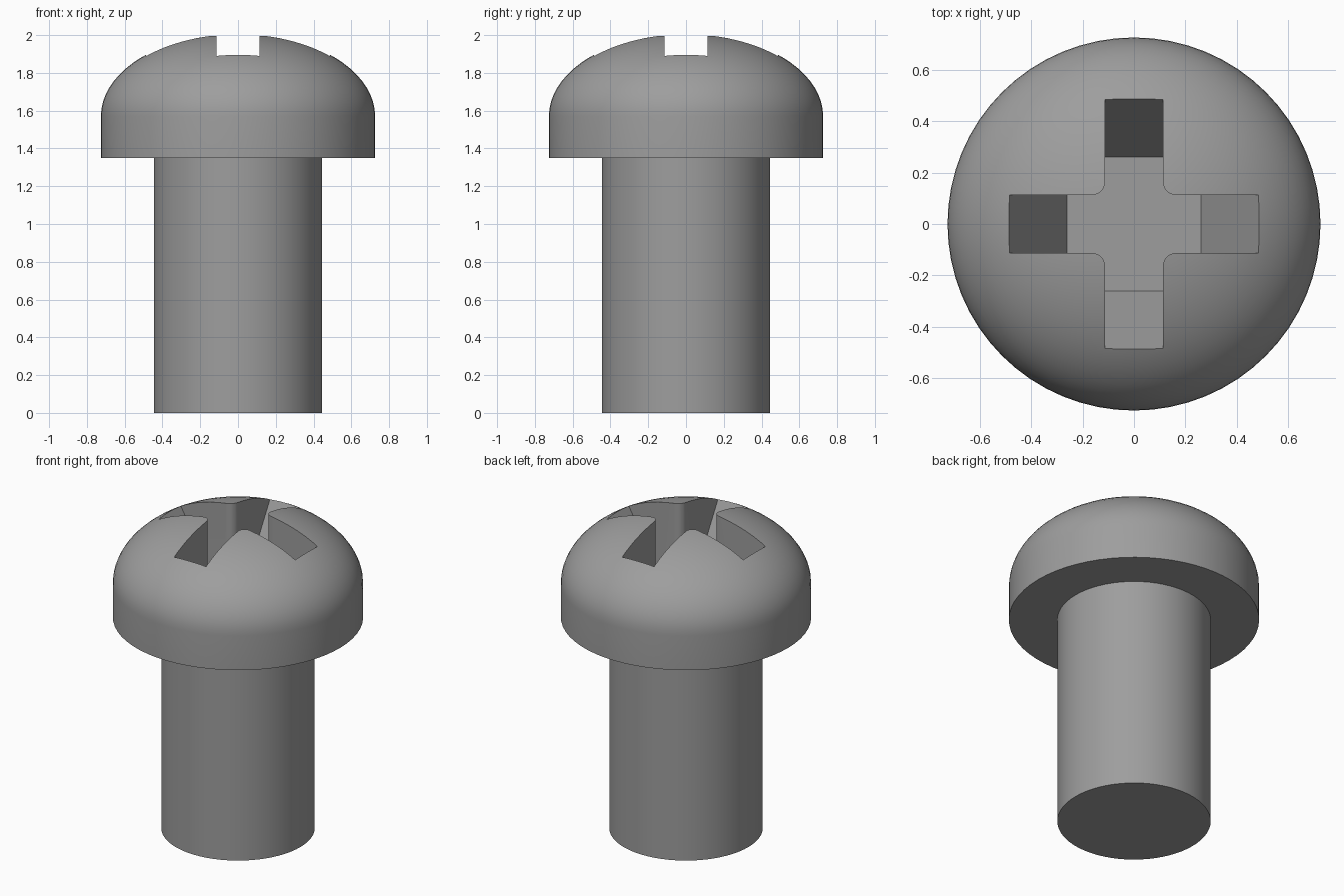
import bpy, bmesh, math

if "Cube" in bpy.data.objects:
    bpy.data.objects.remove(bpy.data.objects["Cube"])

SEGMENTS = 64
SHANK_R, HEAD_R = 0.445, 0.726
HEAD_BASE, DOME_BASE, DOME_H = 1.35, 1.57, 0.44
SLOT_W, FILLET = 0.113, 0.05      # half width of a slot, inner corner radius
SLOT_FLOOR, SLOT_TOP = 1.50, 2.15

steel = bpy.data.materials.new("grey steel")
steel.diffuse_color = (0.34, 0.34, 0.34, 1)
steel.use_nodes = True
steel.node_tree.nodes["Principled BSDF"].inputs["Base Color"].default_value = steel.diffuse_color


def make_object(name, bm):
    bmesh.ops.recalc_face_normals(bm, faces=bm.faces)
    mesh = bpy.data.meshes.new(name)
    bm.to_mesh(mesh)
    bm.free()
    mesh.materials.append(steel)
    obj = bpy.data.objects.new(name, mesh)
    bpy.context.collection.objects.link(obj)
    return obj


def lathe(name, profile):
    """Closed solid of revolution; the profile starts and ends on the axis."""
    bm = bmesh.new()
    verts = [bm.verts.new((r, 0, z)) for r, z in profile]
    edges = [bm.edges.new(pair) for pair in zip(verts, verts[1:])]
    bmesh.ops.spin(bm, geom=verts + edges, cent=(0, 0, 0), axis=(0, 0, 1),
                   angle=2 * math.pi, steps=SEGMENTS)
    bmesh.ops.remove_doubles(bm, verts=bm.verts, dist=1e-4)
    return make_object(name, bm)


def cross_outline(reach):
    """Plus shape with rounded inner corners, arms ending at reach."""
    c = SLOT_W + FILLET
    quarter = [(reach, -SLOT_W), (reach, SLOT_W)]
    for i in range(9):
        a = math.radians(270 - i * 90 / 8)
        quarter.append((c + FILLET * math.cos(a), c + FILLET * math.sin(a)))
    points = []
    for k in range(4):
        ca, sa = ((1, 0), (0, 1), (-1, 0), (0, -1))[k]
        points += [(x * ca - y * sa, x * sa + y * ca) for x, y in quarter]
    return points


# Shank and domed head as one turned body
dome = []
for i in range(19):
    a = math.radians(90 * i / 18)
    dome.append((HEAD_R * math.cos(a), DOME_BASE + DOME_H * math.sin(a)))
dome[-1] = (0, DOME_BASE + DOME_H)
screw = lathe("screw_body", [(0, 0), (SHANK_R, 0), (SHANK_R, HEAD_BASE),
                             (HEAD_R, HEAD_BASE)] + dome)

# Cross recess cutter with arms that slope inwards to a flat floor
bm = bmesh.new()
slope = 0.23 / 0.40
rings = []
for z in (SLOT_FLOOR, SLOT_TOP):
    reach = 0.26 + (z - SLOT_FLOOR) * slope
    rings.append([bm.verts.new((x, y, z)) for x, y in cross_outline(reach)])
low, high = rings
bm.faces.new(low)
bm.faces.new(high)
for i in range(len(low)):
    j = (i + 1) % len(low)
    bm.faces.new((low[i], low[j], high[j], high[i]))
cutter = make_object("recess_cutter", bm)
cutter.hide_render = True

# Cut the recess, then smooth the turned surfaces
cut = screw.modifiers.new("cross_recess", "BOOLEAN")
cut.operation = "DIFFERENCE"
cut.solver = "EXACT"
cut.object = cutter
bpy.context.view_layer.objects.active = screw
screw.select_set(True)
bpy.ops.object.modifier_apply(modifier=cut.name)
bpy.data.objects.remove(cutter)
bpy.ops.object.shade_smooth_by_angle(angle=math.radians(30))
